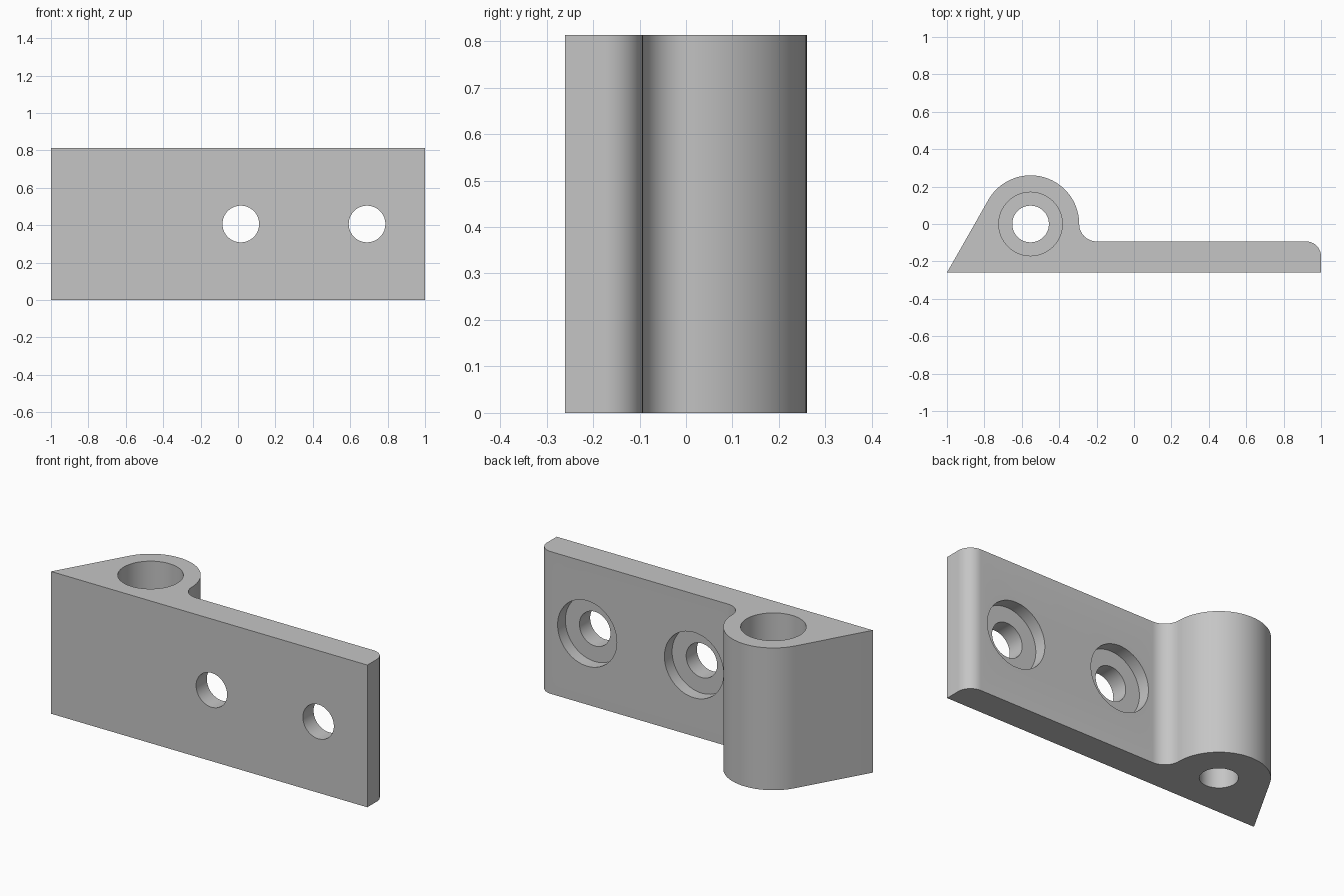
import bpy, bmesh, math
from mathutils import Matrix, Vector

cube = bpy.data.objects.get("Cube")
if cube:
    bpy.data.objects.remove(cube, do_unlink=True)

HEIGHT, FRONT, PLATE_BACK = 0.813, -0.26, -0.093
BARREL, BARREL_R = Vector((-0.553, 0)), 0.26
HOLE_R = 0.098

# One plain grey metal
metal = bpy.data.materials.new("grey metal")
metal.use_nodes = True
grey = (0.56, 0.56, 0.56, 1)
metal.diffuse_color = grey
metal.node_tree.nodes["Principled BSDF"].inputs["Base Color"].default_value = grey


def make_object(name, bm):
    bmesh.ops.recalc_face_normals(bm, faces=bm.faces)
    mesh = bpy.data.meshes.new(name)
    bm.to_mesh(mesh)
    bm.free()
    mesh.materials.append(metal)
    obj = bpy.data.objects.new(name, mesh)
    bpy.context.collection.objects.link(obj)
    return obj


def arc(center, radius, start, end, steps):
    angles = [math.radians(start + (end - start) * i / steps) for i in range(steps + 1)]
    return [(center[0] + radius * math.cos(a), center[1] + radius * math.sin(a)) for a in angles]


def cutter(name, radius, start, end):
    """Round cutter running between two points."""
    start, end = Vector(start), Vector(end)
    axis = end - start
    turn = axis.to_track_quat('Z', 'Y').to_matrix().to_4x4()
    bm = bmesh.new()
    bmesh.ops.create_cone(bm, cap_ends=True, segments=64, radius1=radius, radius2=radius,
                          depth=axis.length,
                          matrix=Matrix.Translation((start + end) / 2) @ turn)
    obj = make_object(name, bm)
    obj.hide_render = True
    return obj


# Hinge leaf: slanted side tangent to the barrel, fillet, plate, rounded end
tip = Vector((-1, FRONT))
to_tip = tip - BARREL
tangent = (math.degrees(math.atan2(to_tip.y, to_tip.x)) % 360
           - math.degrees(math.acos(BARREL_R / to_tip.length)))
fillet_r = -PLATE_BACK
fillet_x = BARREL.x + BARREL_R + fillet_r
end_r = 0.08

profile = [tuple(tip), (1, FRONT)]
profile += arc((1 - end_r, PLATE_BACK - end_r), end_r, 0, 90, 12)
profile += arc((fillet_x, 0), fillet_r, 270, 180, 12)[:-1]
profile += arc(BARREL, BARREL_R, 0, tangent, 40)

bm = bmesh.new()
base = bm.faces.new([bm.verts.new((x, y, 0)) for x, y in profile])
top = bmesh.ops.extrude_face_region(bm, geom=[base])["geom"]
bmesh.ops.translate(bm, vec=(0, 0, HEIGHT),
                    verts=[v for v in top if isinstance(v, bmesh.types.BMVert)])
leaf = make_object("hinge_leaf", bm)

# Pin bore: wide from the top, narrow through the bottom
x, y = BARREL
cutters = [cutter("pin_hole_cutter", HOLE_R, (x, y, -0.1), (x, y, HEIGHT + 0.1)),
           cutter("pin_bore_cutter", 0.17, (x, y, 0.2), (x, y, HEIGHT + 0.1))]

# Screw holes, counterbored from the back
mid = HEIGHT / 2
for x in (0.015, 0.69):
    cutters.append(cutter("screw_hole_cutter", HOLE_R, (x, FRONT - 0.1, mid), (x, 0.1, mid)))
    cutters.append(cutter("screw_recess_cutter", 0.187, (x, PLATE_BACK - 0.07, mid), (x, 0.1, mid)))

bpy.ops.object.select_all(action='DESELECT')
bpy.context.view_layer.objects.active = leaf
leaf.select_set(True)
for c in cutters:
    cut = leaf.modifiers.new("cut", 'BOOLEAN')
    cut.operation = 'DIFFERENCE'
    cut.solver = 'EXACT'
    cut.object = c
    bpy.ops.object.modifier_apply(modifier=cut.name)
    bpy.data.objects.remove(c, do_unlink=True)

bpy.ops.object.shade_smooth_by_angle(angle=math.radians(30))
